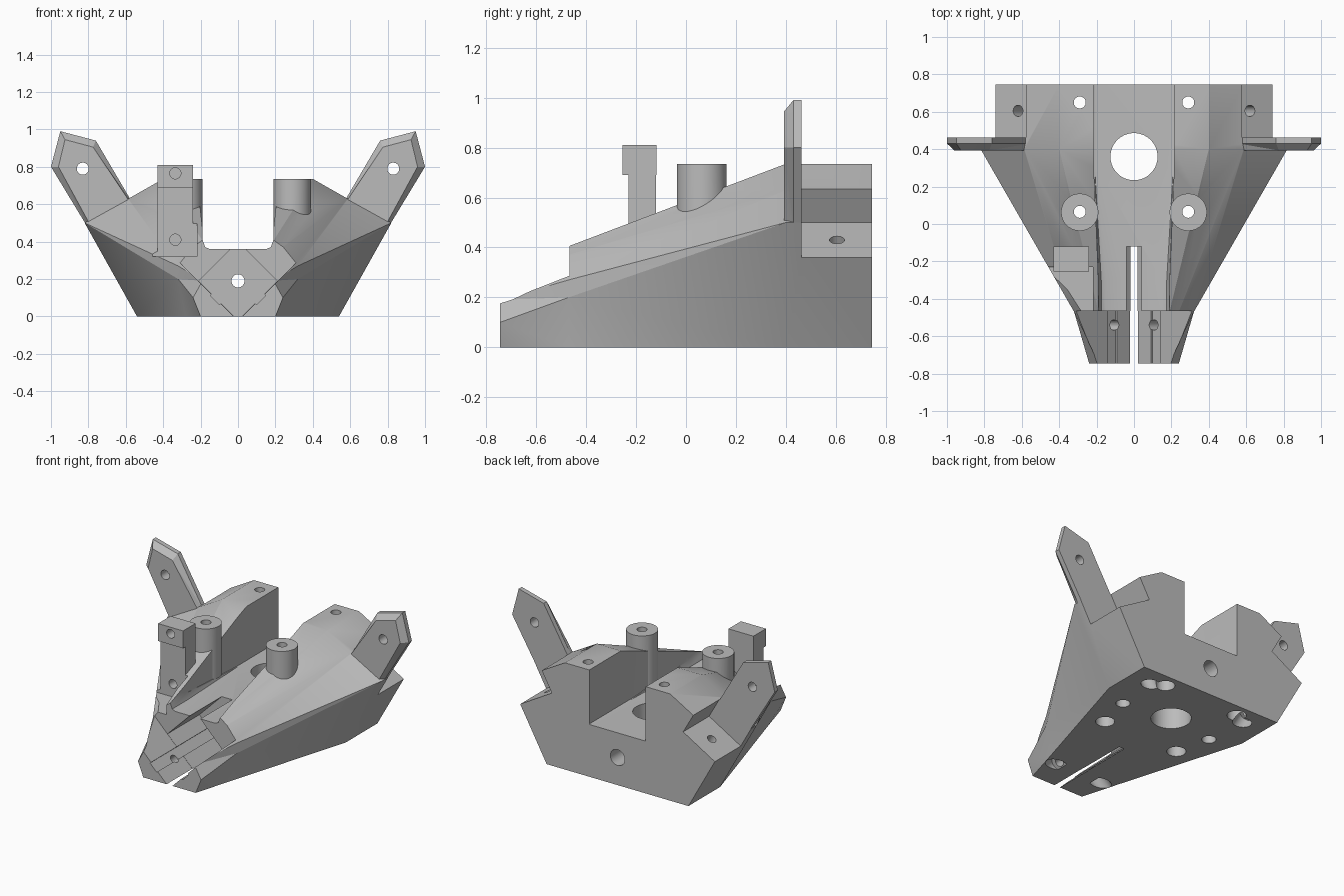
import bpy, bmesh
from math import radians
from mathutils import Vector

cube = bpy.data.objects.get("Cube")
if cube:
    bpy.data.objects.remove(cube)

grey = bpy.data.materials.new("light grey plastic")
grey.use_nodes = True
GREY = (0.5, 0.5, 0.5, 1)
grey.diffuse_color = GREY
grey.node_tree.nodes["Principled BSDF"].inputs["Base Color"].default_value = GREY


def finish(name, bm):
    bmesh.ops.triangulate(bm, faces=[f for f in bm.faces if len(f.verts) == 4])
    bmesh.ops.recalc_face_normals(bm, faces=bm.faces)
    mesh = bpy.data.meshes.new(name)
    bm.to_mesh(mesh)
    bm.free()
    mesh.materials.append(grey)
    ob = bpy.data.objects.new(name, mesh)
    bpy.context.collection.objects.link(ob)
    return ob


def loft(name, sections):
    """Solid through (y, [(x, z), ...]) rings."""
    bm = bmesh.new()
    rings = [[bm.verts.new((x, y, z)) for x, z in pts] for y, pts in sections]
    n = len(rings[0])
    for a, b in zip(rings, rings[1:]):
        for i in range(n):
            j = (i + 1) % n
            bm.faces.new((a[i], a[j], b[j], b[i]))
    bm.faces.new(rings[0])
    bm.faces.new(rings[-1])
    return finish(name, bm)


def prism(name, pts, y0, y1):
    return loft(name, [(y0, pts), (y1, pts)])


def both(half):
    """Mirror a half outline across x = 0."""
    return half + [(-x, z) for x, z in reversed(half)]


def flip(pts, s):
    return [(s * x, z) for x, z in pts]


def box(name, x0, x1, y0, y1, z0, z1):
    return prism(name, [(x0, z0), (x1, z0), (x1, z1), (x0, z1)], y0, y1)


def rod(name, start, end, r, sides=32):
    a, b = Vector(start), Vector(end)
    bm = bmesh.new()
    bmesh.ops.create_cone(bm, cap_ends=True, segments=sides, radius1=r, radius2=r,
                          depth=(b - a).length)
    bm.transform((b - a).to_track_quat('Z', 'Y').to_matrix().to_4x4())
    bmesh.ops.translate(bm, verts=bm.verts, vec=(a + b) / 2)
    return finish(name, bm)


def combine(op, tool):
    tool.hide_render = True
    mod = body.modifiers.new(op, 'BOOLEAN')
    mod.operation = op
    mod.solver = 'EXACT'
    mod.object = tool
    bpy.context.view_layer.objects.active = body
    bpy.ops.object.modifier_apply(modifier=mod.name)
    bpy.data.objects.remove(tool)


def add(tool):
    combine('UNION', tool)


def cut(tool):
    combine('DIFFERENCE', tool)


# Tapered main body
rear = both([(.54, 0), (.82, .5), (.585, .63), (.4, .735), (.2, .735)])
body = loft("mount_body", [
    (-.745, both([(.2, 0), (.24, .1), (.19, .19), (.12, .25), (.1, .3)])),
    (-.47, both([(.28, 0), (.32, .2), (.32, .27), (.24, .37), (.19, .405)])),
    (.4, rear), (.745, rear)])

# Side ears with bevelled front rims
EAR = [(.8, .47), (1, .8), (.95, .99), (.76, .94), (.56, .6), (.6, .45)]
RIM = [(.78, .47), (.96, .8), (.925, .945), (.775, .905), (.57, .6), (.6, .45)]
NOTCH = [(.5, .5), (.58, .64), (.58, 1.1), (1.1, 1.1), (1.1, .15)]
for s in (1, -1):
    add(loft("ear", [(.393, flip(RIM, s)), (.43, flip(EAR, s)), (.5, flip(EAR, s))]))
for s in (1, -1):
    cut(prism("rear_notch", flip(NOTCH, s), .463, .8))

# Channel along the top
front = both([(.15, .36), (.175, .37), (.19, .41), (.19, 1.2)])
back = both([(.2, .36), (.21, .361), (.215, .363), (.215, 1.2)])
cut(loft("channel", [(-.6, front), (-.3, front), (.3, back), (.8, back)]))

# Upright bracket with a recess in front of it
cut(box("recess", -.6, -.22, -.6, -.23, .32, 1))
add(box("bracket_stem", -.43, -.24, -.23, -.12, .3, .75))
add(box("bracket_head", -.43, -.24, -.255, -.119, .69, .81))

# Round posts
for s in (1, -1):
    add(rod("post", (s * .29, .063, .38), (s * .29, .063, .735), .1))

# Clamp jaws: open front wedge and square pocket on edge
cut(prism("jaw_opening", [(0, -.022), (.8, .778), (-.8, .778)], -.9, -.466))
cut(prism("pocket", [(0, -.02), (.21, .19), (0, .4), (-.21, .19)], -.9, -.12))

# Grooves and screw holes in the jaws, ears and base
for s in (1, -1):
    groove = [(.08, .08), (.13, .13), (.148, .112), (.098, .062)]
    cut(prism("jaw_groove", flip(groove, s), -.9, -.12))
    cut(rod("jaw_hole", (s * .06, -.54, .12), (s * .3, -.54, -.12), .028))
    cut(rod("jaw_sink", (s * .155, -.54, .025), (s * .3, -.54, -.12), .055))
    cut(rod("ear_hole", (s * .83, .3, .79), (s * .83, .6, .79), .032))
    cut(rod("notch_hole", (s * .72, .605, .603), (s * .32, .605, -.09), .03))
    cut(rod("notch_sink", (s * .42, .605, .083), (s * .32, .605, -.09), .055))
    cut(rod("blind_hole", (s * .35, .31, -.1), (s * .35, .31, .15), .045))
    for y in (.065, .65):
        cut(rod("screw_hole", (s * .29, y, -.1), (s * .29, y, .9), .032))
        cut(rod("screw_sink", (s * .29, y, -.1), (s * .29, y, .12), .06))
for z in (.41, .765):
    cut(rod("bracket_hole", (-.335, -.4, z), (-.335, -.16, z), .03))

# Large centre bore and long axial hole
cut(rod("centre_bore", (0, .36, -.1), (0, .36, .6), .126, 64))
cut(rod("axial_hole", (0, -.3, .19), (0, .9, .19), .035))
cut(rod("axial_sink", (0, .45, .19), (0, .9, .19), .055))

# Smooth curved walls, crisp edges
bpy.ops.object.select_all(action='DESELECT')
body.select_set(True)
bpy.context.view_layer.objects.active = body
bpy.ops.object.shade_smooth_by_angle(angle=radians(25))
